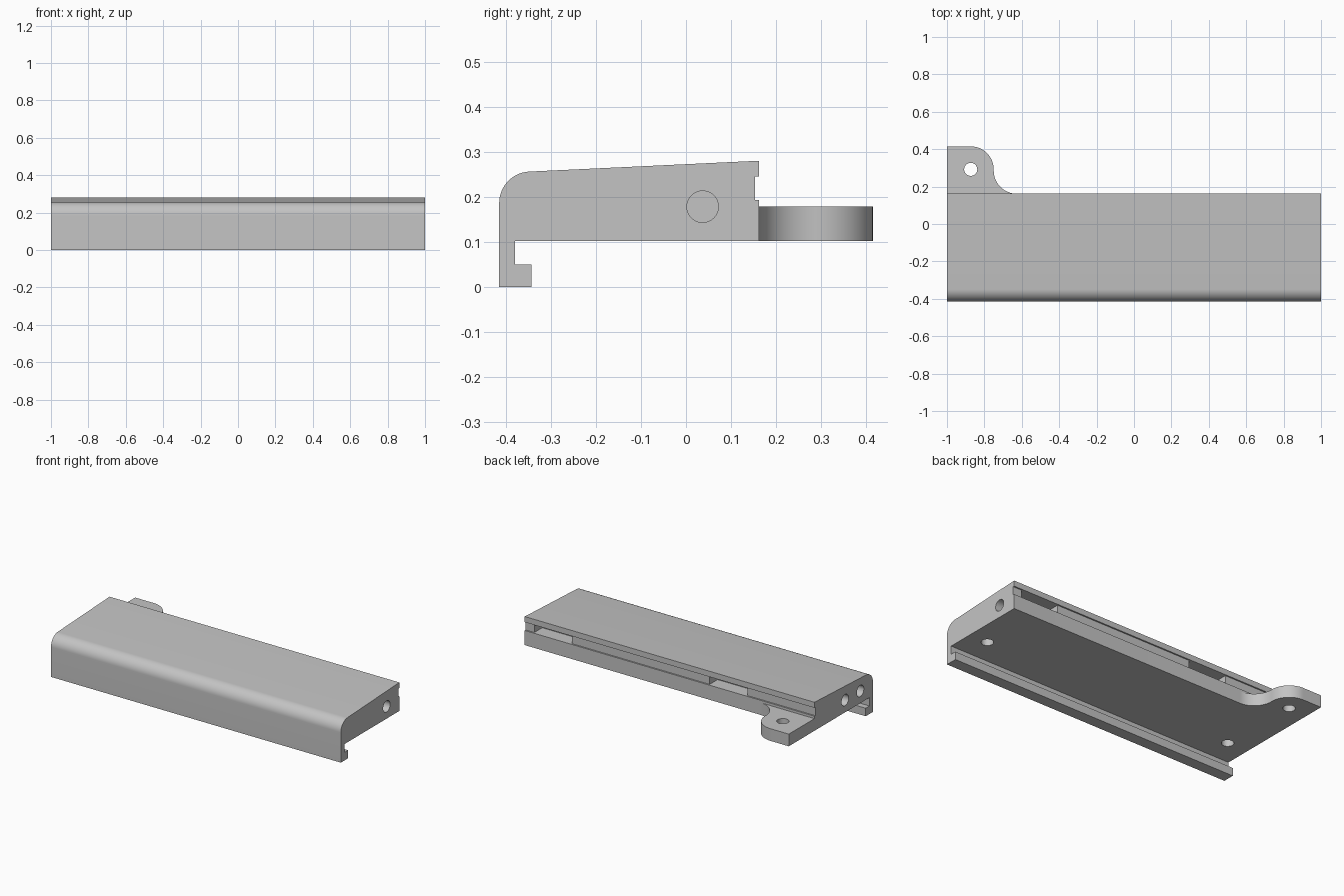
import bpy
import bmesh
from math import cos, sin, radians
from mathutils import Matrix, Vector

cube = bpy.data.objects.get("Cube")
if cube:
    bpy.data.objects.remove(cube, do_unlink=True)

grey = bpy.data.materials.new("plain_grey")
grey.use_nodes = True
grey.diffuse_color = (0.55, 0.55, 0.55, 1)
grey.node_tree.nodes["Principled BSDF"].inputs["Base Color"].default_value = grey.diffuse_color


def finish(name, bm):
    bmesh.ops.recalc_face_normals(bm, faces=bm.faces)
    mesh = bpy.data.meshes.new(name)
    bm.to_mesh(mesh)
    bm.free()
    mesh.materials.append(grey)
    obj = bpy.data.objects.new(name, mesh)
    bpy.context.collection.objects.link(obj)
    return obj


def arc(cx, cy, r, start, end, steps=16):
    angles = [radians(start + (end - start) * i / steps) for i in range(steps + 1)]
    return [(cx + r * cos(a), cy + r * sin(a)) for a in angles]


def extrude(name, points, offset):
    """Fill an outline of 3D points and push it along the offset."""
    bm = bmesh.new()
    face = bm.faces.new([bm.verts.new(p) for p in points])
    new = bmesh.ops.extrude_face_region(bm, geom=[face])["geom"]
    bmesh.ops.translate(bm, vec=Vector(offset),
                        verts=[v for v in new if isinstance(v, bmesh.types.BMVert)])
    return finish(name, bm)


def cylinder(name, centre, axis, length, r=0.035):
    bm = bmesh.new()
    turn = Matrix.Rotation(radians(90), 4, "Y") if axis == "X" else Matrix()
    bmesh.ops.create_cone(bm, cap_ends=True, segments=40, radius1=r, radius2=r,
                          depth=length, matrix=Matrix.Translation(centre) @ turn)
    return finish(name, bm)


def box(name, centre, size):
    bm = bmesh.new()
    bmesh.ops.create_cube(bm, size=1, matrix=Matrix.Translation(centre) @ Matrix.Diagonal((*size, 1)))
    return finish(name, bm)


def combine(target, tool, operation):
    mod = target.modifiers.new("combine", "BOOLEAN")
    mod.operation, mod.object, mod.solver = operation, tool, "EXACT"
    bpy.context.view_layer.objects.active = target
    bpy.ops.object.modifier_apply(modifier=mod.name)
    bpy.data.objects.remove(tool, do_unlink=True)


# Body: side profile with hooked front lip, rounded front edge and back groove
profile = [(-0.415, 0), (-0.343, 0), (-0.343, 0.05), (-0.38, 0.05), (-0.38, 0.102),
           (0.162, 0.102), (0.162, 0.193), (0.153, 0.193), (0.153, 0.245),
           (0.162, 0.245), (0.162, 0.28)] + arc(-0.345, 0.186, 0.07, 93, 180)
body = extrude("mounting_cover", [(-1, y, z) for y, z in profile], (2, 0, 0))

# Screw tab with a rounded corner and a concave fillet into the body
outline = ([(-1, 0.1), (-1, 0.415)] + arc(-0.873, 0.292, 0.123, 90, 0)
           + arc(-0.627, 0.285, 0.123, 180, 270) + [(-0.627, 0.1)])
tab = extrude("screw_tab", [(x, y, 0.102) for x, y in outline], (0, 0, 0.076))
combine(body, tab, "UNION")

# Two pockets in the back groove
for x in (0.81, -0.4):
    combine(body, box("pocket_cutter", (x, 0.125, 0.219), (0.26, 0.1, 0.052)), "DIFFERENCE")

# Blind round holes in the ends
for x, y in ((1, 0.037), (-1, -0.14), (-1, -0.29)):
    combine(body, cylinder("end_hole_cutter", (x, y, 0.178), "X", 0.2), "DIFFERENCE")

# Blind holes in the underside, and the through hole in the tab
for x, y in ((0.873, -0.22), (-0.86, -0.22), (-0.873, 0.292)):
    combine(body, cylinder("vertical_hole_cutter", (x, y, 0.102), "Z", 0.16), "DIFFERENCE")

body.data.shade_smooth()
body.data.set_sharp_from_angle(angle=radians(30))
